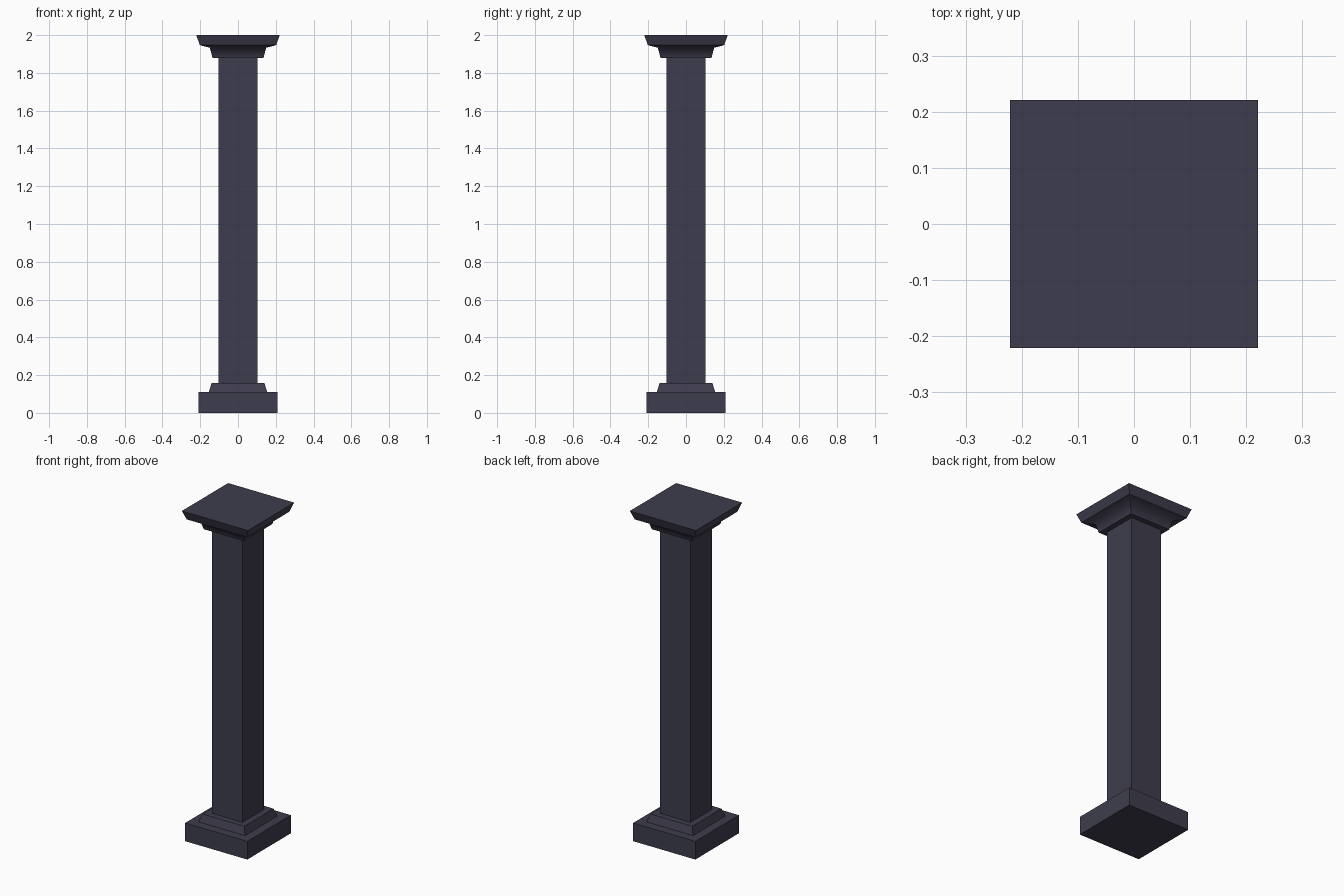
import bpy, bmesh

if "Cube" in bpy.data.objects:
    bpy.data.objects.remove(bpy.data.objects["Cube"])

stone = bpy.data.materials.new("dark slate")
stone.diffuse_color = (0.048, 0.046, 0.074, 1)
stone.use_nodes = True
stone.node_tree.nodes["Principled BSDF"].inputs["Base Color"].default_value = stone.diffuse_color


def square_part(name, profile, smooth_rings=()):
    """Square loft through (half width, height) points, capped at both ends."""
    bm = bmesh.new()
    rings = [[bm.verts.new((sx * w, sy * w, z))
              for sx, sy in ((-1, -1), (1, -1), (1, 1), (-1, 1))]
             for w, z in profile]
    bm.faces.new(rings[0][::-1])
    bm.faces.new(rings[-1])
    for low, high in zip(rings, rings[1:]):
        for i in range(4):
            j = (i + 1) % 4
            bm.faces.new((low[i], low[j], high[j], high[i]))
    # Only chosen rings blend; all mitred corners stay crisp
    for edge in bm.edges:
        edge.smooth = any(all(v in rings[r] for v in edge.verts) for r in smooth_rings)
    for face in bm.faces:
        face.smooth = bool(smooth_rings)
    mesh = bpy.data.meshes.new(name)
    bm.to_mesh(mesh)
    bm.free()
    mesh.materials.append(stone)
    obj = bpy.data.objects.new(name, mesh)
    bpy.context.collection.objects.link(obj)


# Base block and sloped moulding
square_part("plinth", [(0.208, 0), (0.208, 0.11)])
square_part("base_moulding", [(0.155, 0.11), (0.14, 0.157)])

# Square shaft
square_part("shaft", [(0.103, 0.157), (0.103, 1.88)])

# Capital: neck flaring softly under a splayed top slab
square_part("capital", [(0.135, 1.88), (0.149, 1.933), (0.202, 1.947), (0.221, 2.0)],
            smooth_rings=(1,))
